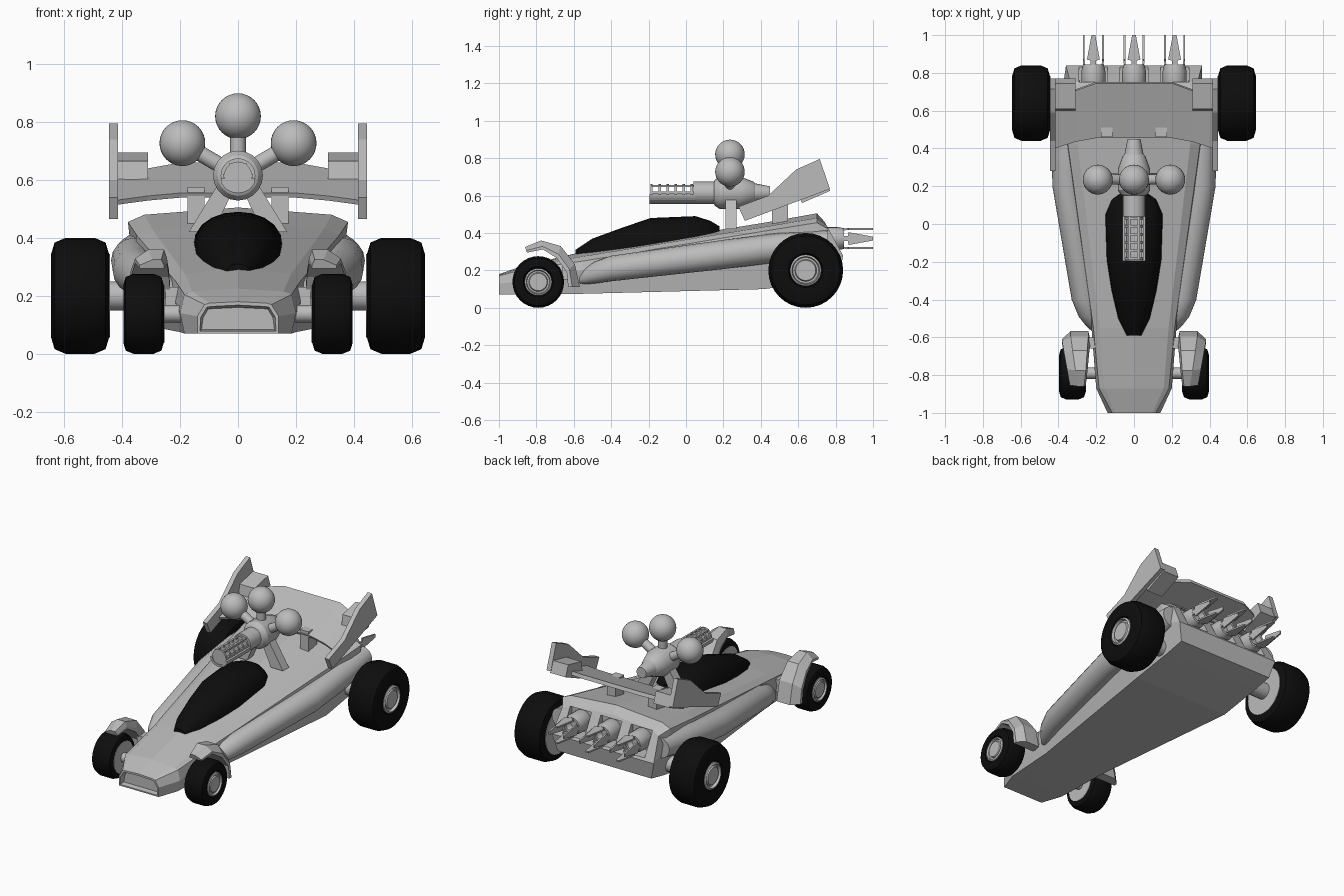
import bpy, bmesh, math
from mathutils import Matrix, Vector

if "Cube" in bpy.data.objects:
    bpy.data.objects.remove(bpy.data.objects["Cube"])


def material(name, c):
    m = bpy.data.materials.new(name)
    m.diffuse_color = (*c, 1)
    m.use_nodes = True
    m.node_tree.nodes["Principled BSDF"].inputs["Base Color"].default_value = m.diffuse_color
    return m


GREY = material("light grey", (0.5, 0.5, 0.5))
BLACK = material("tyre black", (0.004, 0.004, 0.004))


def finish(name, bm, mat, smooth=None):
    bmesh.ops.recalc_face_normals(bm, faces=bm.faces)
    me = bpy.data.meshes.new(name)
    bm.to_mesh(me)
    bm.free()
    me.materials.append(mat)
    if smooth:
        me.shade_smooth()
        me.set_sharp_from_angle(angle=math.radians(smooth))
    ob = bpy.data.objects.new(name, me)
    bpy.context.collection.objects.link(ob)
    return ob


def loft(name, rings, mat=GREY, smooth=None, strip_end=False, edit=None):
    """Skin closed rings of points; cap both ends."""
    bm = bmesh.new()
    vs = [[bm.verts.new(p) for p in r] for r in rings]
    n = len(vs[0])
    for a, b in zip(vs, vs[1:]):
        for i in range(n):
            j = (i + 1) % n
            bm.faces.new((a[i], a[j], b[j], b[i]))
    first = bm.faces.new(vs[0])
    e = vs[-1]
    if strip_end:
        h = n // 2
        for i in range(h - 1):
            bm.faces.new((e[i], e[i + 1], e[n - 2 - i], e[n - 1 - i]))
        bm.faces.new((e[h - 1], e[h], e[h + 1]))
    else:
        bm.faces.new(e)
    if edit:
        bmesh.ops.recalc_face_normals(bm, faces=bm.faces)
        edit(bm, first)
    return finish(name, bm, mat, smooth)


def lathe(name, profile, origin, axis, mat=GREY, n=24, smooth=35):
    """Spin (radius, distance) pairs around an axis through origin."""
    q = Vector((0, 0, 1)).rotation_difference(Vector(axis).normalized())
    o = Vector(origin)
    rings = [[o + q @ Vector((r * math.cos(2 * math.pi * k / n), r * math.sin(2 * math.pi * k / n), t))
              for k in range(n)] for r, t in profile]
    return loft(name, rings, mat, smooth)


def prism(name, pts, axis, a, b, mat=GREY):
    """Extrude a 2D outline along x (points are y,z) or y (points are x,z)."""
    put = (lambda u, v, t: (t, u, v)) if axis == "x" else (lambda u, v, t: (u, t, v))
    return loft(name, [[put(u, v, t) for u, v in pts] for t in (a, b)], mat)


def box(name, x0, x1, y0, y1, z0, z1):
    return prism(name, [(y0, z0), (y1, z0), (y1, z1), (y0, z1)], "x", x0, x1)


# Wedge body: y, bottom x/z, side x/z, deck edge x/z, centre z
sections = [
    (-1.0, .14, .07, .14, .13, .115, .17, .18),
    (-.87, .185, .07, .20, .14, .185, .205, .225),
    (-.55, .20, .075, .225, .20, .215, .25, .30),
    (.42, .33, .10, .36, .30, .35, .41, .455),
    (.70, .33, .145, .36, .33, .38, .455, .505),
    (None, .33, .17, .36, .28, .34, .42, .46),
]


def rear_y(z):
    return .82 + (z - .17) * .18 if z <= .28 else .84 - (z - .28) * .55


rings = []
for y, bx, bz, mx, mz, ex, ez, cz in sections:
    half = [(bx, bz), (mx, mz), (ex, ez), (ex * .85, ez + (cz - ez) * .5)]
    pts = half + [(0, cz)] + [(-x, z) for x, z in reversed(half)]
    rings.append([(x, rear_y(z) if y is None else y, z) for x, z in pts])


def nose_intake(bm, face):
    bmesh.ops.inset_region(bm, faces=[face], thickness=.012)
    bmesh.ops.inset_region(bm, faces=[face], thickness=.008, depth=-.03)


body = loft("body", rings, strip_end=True, edit=nose_intake)

# Rear recesses and thrusters with four petals each
for k, x in enumerate((-.215, 0, .215)):
    cut = box("recess_cutter", x - .075, x + .075, .735, .95, .295, .44)
    cut.hide_render = True
    cut.hide_viewport = True
    mod = body.modifiers.new("recess", "BOOLEAN")
    mod.operation, mod.object, mod.solver = "DIFFERENCE", cut, "EXACT"
    lathe("thruster_housing", [(.05, .70), (.063, .74), (.063, .81), (.055, .845), (.04, .845), (.03, .81)],
          (x, 0, .37), (0, 1, 0), n=16)
    for a in range(4):
        m = Matrix.Translation((x, 0, .37)) @ Matrix.Rotation(a * math.pi / 2, 4, "Y")
        petal = [[m @ Vector((sx * w, y, r + dz)) for sx, dz in ((-1, 0), (1, 0), (1, .01), (-1, .01))]
                 for y, w, r in ((.83, .014, .042), (.865, .014, .046), (.87, .034, .046), (1.0, .01, .046))]
        loft("thruster_petal", petal)

# Dark canopy
canopy = []
for y, w, z0, z1 in [(-.59, .04, .28, .31), (-.5, .085, .285, .37), (-.35, .12, .31, .425), (-.19, .145, .335, .48),
                     (.05, .155, .36, .49), (.13, .12, .38, .465), (.18, .05, .39, .435)]:
    canopy.append([(w * math.cos(math.pi * k / 10), y, z0 + (z1 - z0) * math.sin(math.pi * k / 10) ** .8)
                   for k in range(11)])
loft("canopy", canopy, BLACK, 30)

# Parts mirrored left and right
for s in (-1, 1):
    # side pods
    pod = [[(s * (xc + r * math.cos(2 * math.pi * k / 16)), y, zc + r * math.sin(2 * math.pi * k / 16))
            for k in range(16)]
           for y, xc, zc, r in [(-.57, .20, .15, .02), (-.54, .212, .168, .042), (-.49, .235, .188, .058),
                                (-.4, .262, .21, .068), (.2, .354, .285, .078), (.5, .36, .322, .078),
                                (.76, .35, .35, .065)]]
    loft("side_pod", pod, GREY, 40)

    # wheels, hubs and axles
    for label, x, y, r, w, hub in (("front", .326, -.79, .138, .07, .073), ("rear", .545, .64, .2, .1, .084)):
        o, ax = (s * x, y, r), (s, 0, 0)
        lathe(label + "_tyre", [(r * .72, -w), (r * .92, -w * .88), (r, -w * .5), (r, w * .5), (r * .92, w * .88),
                                (r * .72, w), (hub + .008, w * .95), (hub, w * .6)], o, ax, BLACK, 32)
        lathe(label + "_hub", [(hub, w * .5), (hub, w * .93), (hub * .88, w), (hub * .82, w * .82),
                               (hub * .7, w * .82), (hub * .64, w * .95)], o, ax, GREY, 32)
        lathe(label + "_inner_rim", [(r * .72, -w - .003), (r * .72, -w + .003)], o, ax, GREY, 32)
        ra = .03 if label == "front" else .05
        lathe(label + "_axle", [(ra, -x + .15), (ra, -w)], o, ax, GREY, 16)

    # front fender arching over the wheel, with its bracket
    fender = []
    for yo, zo, yi, zi, xa, xb in [(-.86, .325, -.85, .295, .255, .34), (-.775, .36, -.765, .312, .245, .355),
                                   (-.67, .33, -.69, .265, .238, .37), (-.595, .235, -.638, .19, .232, .38),
                                   (-.567, .11, -.63, .11, .232, .38)]:
        ym, zm = yo * .35 + yi * .65, zo * .35 + zi * .65
        fender.append([(s * xa, yi, zi), (s * xb, yi, zi), (s * xb, ym, zm),
                       (s * (xb - .045), yo, zo), (s * (xa + .01), yo, zo), (s * xa, ym, zm)])
    loft("front_fender", fender)
    box("fender_bracket", *sorted((s * .18, s * .25)), -.66, -.60, .15, .23)

    # wing struts, flaps and end plates
    box("wing_strut", *sorted((s * .115, s * .175)), .46, .545, .42, .575)
    prism("wing_flap", [(.60, .60), (.62, .56), (.77, .625), (.745, .695), (.61, .665)], "x", s * .31, s * .42)
    prism("wing_end_plate", [(.28, .54), (.315, .465), (.77, .635), (.715, .795), (.59, .74), (.44, .60)],
          "x", s * .415, s * .445)

    # turret stand legs
    prism("turret_leg", [(0, .60), (s * .06, .60), (s * .17, .42), (s * .085, .42)], "y", .21, .27)

# Rear wing
wing = []
for x, yf, zf, yb, zb in [(-.42, .40, .53, .69, .635), (-.31, .435, .545, .705, .64), (-.2, .455, .555, .745, .66),
                          (.2, .455, .555, .745, .66), (.31, .435, .545, .705, .64), (.42, .40, .53, .69, .635)]:
    wing.append([(x, yf, zf), (x, yb, zb), (x, yb + .008, zb - .022), (x, yf + .008, zf - .016)])
loft("rear_wing", wing)

# Turret drum
GZ = .615
lathe("turret_drum", [(.04, .09), (.045, .04), (.06, .04), (.06, .15), (.07, .155), (.086, .18), (.086, .29),
                      (.06, .36), (.05, .37), (.034, .45)], (0, 0, GZ), (0, 1, 0), n=20, smooth=25)

# Slotted barrel: lower trough, ring ribs and rails
arc = [math.pi + math.pi * k / 10 for k in range(11)]
trough = [(.06 * math.cos(a), GZ - .01 + .05 * math.sin(a)) for a in arc]
trough += [(.045 * math.cos(a), GZ - .01 + .036 * math.sin(a)) for a in reversed(arc)]
prism("barrel_trough", trough, "y", -.195, .05)
for k in range(6):
    y = -.19 + k * .043
    lathe("barrel_rib", [(.036, y), (.048, y), (.048, y + .012), (.036, y + .012), (.036, y)],
          (0, 0, GZ), (0, 1, 0), n=20)
for x, z in ((-.045, 0), (.045, 0), (-.025, .036), (.025, .036)):
    box("barrel_rail", x - .006, x + .006, -.19, .05, GZ + z - .006, GZ + z + .006)

# Three ball tanks on stems
for x, z in ((-.192, .727), (0, .82), (.192, .727)):
    d = Vector((x, 0, z - GZ))
    lathe("tank_stem", [(.027, .05), (.027, d.length - .04)], (0, .235, GZ), d, n=16)
    bm = bmesh.new()
    bmesh.ops.create_uvsphere(bm, u_segments=32, v_segments=16, radius=.079,
                              matrix=Matrix.Translation((x, .235, z)))
    finish("ball_tank", bm, GREY, 60)
